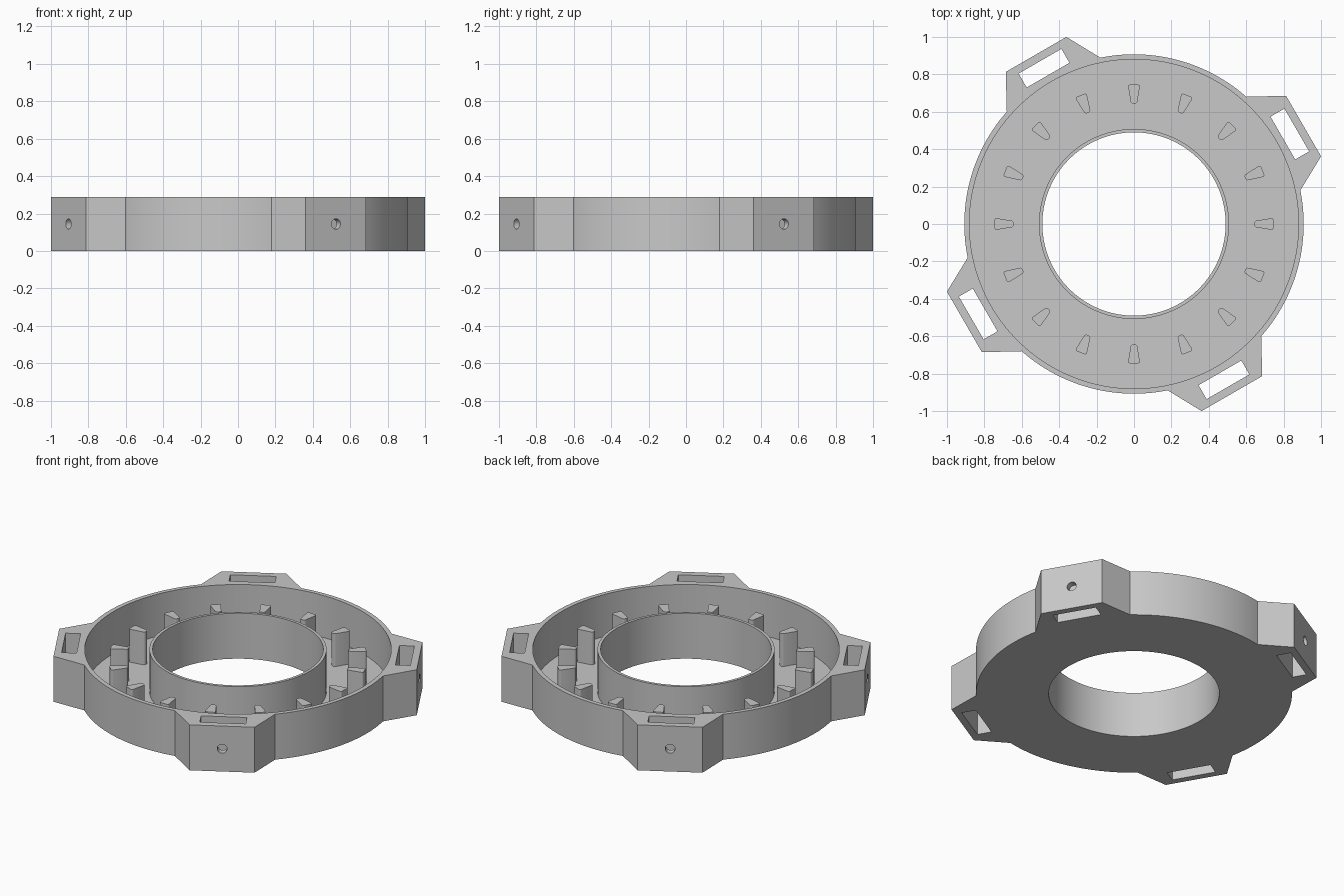
import bpy, bmesh
from math import sin, cos, pi, atan2, hypot
from mathutils import Matrix, Vector

cube = bpy.data.objects.get("Cube")
if cube:
    bpy.data.objects.remove(cube, do_unlink=True)

HEIGHT = 0.288
FLOOR = 0.022
LUG_ANGLES = [pi / 6 + k * pi / 2 for k in range(4)]

grey = bpy.data.materials.new("plain grey")
grey.use_nodes = True
grey.diffuse_color = (0.58, 0.58, 0.58, 1)
grey.node_tree.nodes["Principled BSDF"].inputs["Base Color"].default_value = grey.diffuse_color


def finish(bm, name):
    bmesh.ops.recalc_face_normals(bm, faces=bm.faces)
    mesh = bpy.data.meshes.new(name)
    bm.to_mesh(mesh)
    bm.free()
    mesh.materials.append(grey)
    obj = bpy.data.objects.new(name, mesh)
    bpy.context.collection.objects.link(obj)
    return obj


def add_prism(bm, outline, z0, z1):
    """Extrude a flat outline from z0 to z1; return the new vertices."""
    base = bm.faces.new([bm.verts.new((x, y, z0)) for x, y in outline])
    result = bmesh.ops.extrude_face_region(bm, geom=[base], use_keep_orig=True)
    top = [v for v in result["geom"] if isinstance(v, bmesh.types.BMVert)]
    bmesh.ops.translate(bm, verts=top, vec=(0, 0, z1 - z0))
    return list(base.verts) + top


def circle(radius, count):
    return [(radius * cos(2 * pi * i / count), radius * sin(2 * pi * i / count))
            for i in range(count)]


def turn(bm, verts, angle):
    bmesh.ops.rotate(bm, verts=verts, cent=(0, 0, 0), matrix=Matrix.Rotation(angle, 3, 'Z'))


def cut(target, cutter):
    mod = target.modifiers.new("cut", 'BOOLEAN')
    mod.operation = 'DIFFERENCE'
    mod.solver = 'EXACT'
    mod.object = cutter
    cutter.hide_render = True
    bpy.context.view_layer.objects.active = target
    bpy.ops.object.modifier_apply(modifier=mod.name)
    bpy.data.objects.remove(cutter, do_unlink=True)


def shade(obj):
    bpy.ops.object.select_all(action='DESELECT')
    obj.select_set(True)
    bpy.context.view_layer.objects.active = obj
    bpy.ops.object.shade_smooth_by_angle(angle=pi / 6)


# Housing outline: four lugs joined by arcs
lug = [(0.86, -0.289), (1.047, -0.187), (1.047, 0.187), (0.86, 0.289)]
radius, half = hypot(*lug[3]), atan2(lug[3][1], lug[3][0])
arc_steps = 28
outline = []
for a in LUG_ANGLES:
    outline += [(x * cos(a) - y * sin(a), x * sin(a) + y * cos(a)) for x, y in lug]
    for i in range(1, arc_steps):
        t = a + half + (pi / 2 - 2 * half) * i / arc_steps
        outline.append((radius * cos(t), radius * sin(t)))
bm = bmesh.new()
add_prism(bm, outline, 0, HEIGHT)
housing = finish(bm, "ring_housing")

# Centre opening
bm = bmesh.new()
add_prism(bm, circle(0.49, 128), -0.1, 0.5)
cut(housing, finish(bm, "opening_cutter"))

# Open channel between the two walls
bm = bmesh.new()
corners = [(0.508, FLOOR), (0.88, FLOOR), (0.88, 0.5), (0.508, 0.5)]
ring = [bm.verts.new((r, 0, z)) for r, z in corners]
edges = [bm.edges.new((ring[i], ring[i - 1])) for i in range(4)]
bmesh.ops.spin(bm, geom=ring + edges, cent=(0, 0, 0), axis=(0, 0, 1),
               angle=2 * pi, steps=128, use_merge=True)
bmesh.ops.remove_doubles(bm, verts=bm.verts, dist=0.0001)
cut(housing, finish(bm, "channel_cutter"))

# Strap slots through the lugs
bm = bmesh.new()
slot = [(0.919, -0.132), (1.005, -0.132), (1.005, 0.132), (0.919, 0.132)]
for a in LUG_ANGLES:
    turn(bm, add_prism(bm, slot, -0.1, 0.5), a)
cut(housing, finish(bm, "slot_cutter"))

# Screw holes from the lug faces into the slots
bm = bmesh.new()
for a in LUG_ANGLES:
    verts = add_prism(bm, circle(0.028, 32), 0.96, 1.1)
    bmesh.ops.rotate(bm, verts=verts, cent=(0, 0, 0), matrix=Matrix.Rotation(pi / 2, 3, 'Y'))
    bmesh.ops.translate(bm, verts=verts, vec=(0, 0, HEIGHT / 2))
    turn(bm, verts, a)
cut(housing, finish(bm, "screw_hole_cutter"))
shade(housing)

# Tapered pegs with rounded corners standing on the channel floor
bm = bmesh.new()
wedge = [(0.643, -0.016), (0.745, -0.033), (0.745, 0.033), (0.643, 0.016)]
for k in range(16):
    turn(bm, add_prism(bm, wedge, FLOOR - 0.01, 0.23), k * pi / 8)
upright = [e for e in bm.edges if abs(e.verts[0].co.z - e.verts[1].co.z) > 0.1]
bmesh.ops.bevel(bm, geom=upright, offset=0.012, segments=4, profile=0.5, affect='EDGES')
shade(finish(bm, "channel_pegs"))
